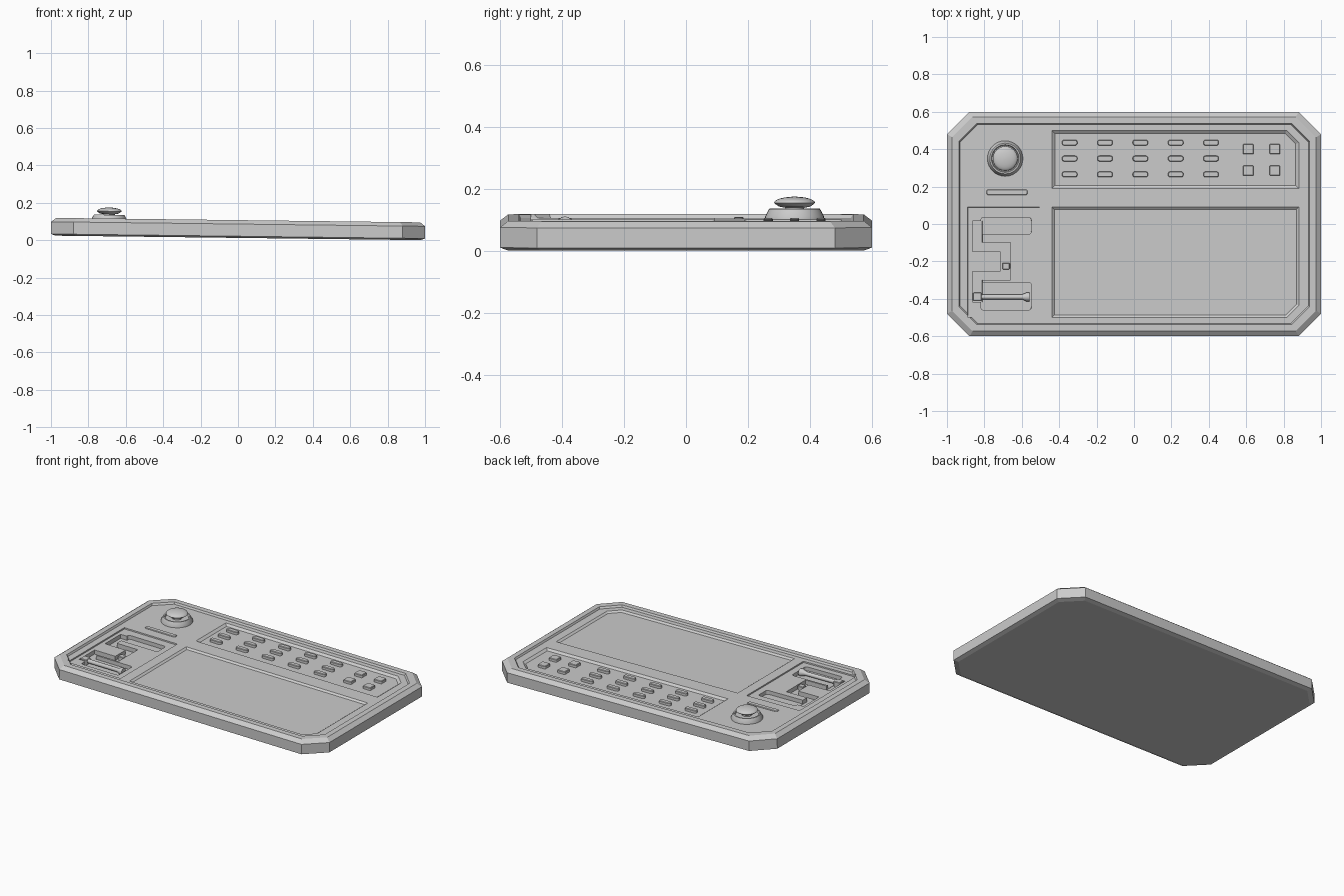
import bpy, bmesh, math
from mathutils import Matrix

if "Cube" in bpy.data.objects:
    bpy.data.objects.remove(bpy.data.objects["Cube"])

FLOOR = 0.083   # level of the console deck inside the rim
TILT = Matrix.Translation((0, 0, 0.0122)) @ Matrix.Rotation(0.0122, 4, 'Y')
parts = []


def outline(x0, x1, y0, y1, r=0.0, n=1):
    """Rectangle; r = radius per corner (BL, BR, TR, TL); n=1 gives chamfers."""
    rs = r if isinstance(r, (list, tuple)) else [r] * 4
    pts = []
    for i, (cx, cy, sx, sy) in enumerate([(x0, y0, 1, 1), (x1, y0, -1, 1),
                                          (x1, y1, -1, -1), (x0, y1, 1, -1)]):
        q = rs[i]
        if q <= 0:
            pts.append((cx, cy))
            continue
        for k in range(n + 1):
            a = math.pi + i * math.pi / 2 + k * math.pi / 2 / n
            pts.append((cx + sx * q + q * math.cos(a), cy + sy * q + q * math.sin(a)))
    return pts


def loft(name, rings, keep=True):
    """Closed solid through stacked rings of (points, z)."""
    bm = bmesh.new()
    loops = [[bm.verts.new((x, y, z)) for x, y in pts] for pts, z in rings]
    for a, b in zip(loops, loops[1:]):
        for i in range(len(a)):
            j = (i + 1) % len(a)
            bm.faces.new((a[i], a[j], b[j], b[i]))
    bm.faces.new(loops[0][::-1])
    bm.faces.new(loops[-1])
    bmesh.ops.recalc_face_normals(bm, faces=bm.faces)
    me = bpy.data.meshes.new(name)
    bm.to_mesh(me)
    bm.free()
    ob = bpy.data.objects.new(name, me)
    bpy.context.collection.objects.link(ob)
    if keep:
        parts.append(ob)
    return ob


def circle(cx, cy, r, n=32):
    return [(cx + r * math.cos(2 * math.pi * k / n), cy + r * math.sin(2 * math.pi * k / n))
            for k in range(n)]


def select(ob):
    bpy.ops.object.select_all(action='DESELECT')
    ob.select_set(True)
    bpy.context.view_layer.objects.active = ob


def smooth(ob):
    select(ob)
    bpy.ops.object.shade_smooth_by_angle(angle=math.radians(35))


def cut(target, rings):
    c = loft("cutter", rings, keep=False)
    c.hide_render = True
    select(target)
    m = target.modifiers.new("cut", 'BOOLEAN')
    m.operation, m.solver, m.object = 'DIFFERENCE', 'EXACT', c
    bpy.ops.object.modifier_apply(modifier=m.name)
    bpy.data.objects.remove(c)


def slab(d, c):
    return outline(-1 + d, 1 - d, -0.6 + d, 0.6 - d, c)


def button(name, x, y, w, d, r, z0, z1):
    def o(i):
        return outline(x - w / 2 + i, x + w / 2 - i, y - d / 2 + i, y + d / 2 - i, r - i, 5)
    smooth(loft(name, [(o(0), z0), (o(0), z1 - 0.003), (o(0.003), z1)]))


# case with bevelled edges and a raised rim round the deck
body = loft("console_case", [
    (slab(0.025, 0.11), 0), (slab(0, 0.12), 0.009), (slab(0, 0.12), 0.074),
    (slab(0.027, 0.109), 0.095), (slab(0.062, 0.097), 0.095), (slab(0.068, 0.095), FLOOR)])


# recessed panels with sloping walls
def recess(x0, x1, y0, y1, ch, depth, s):
    inner = [max(c - s * 0.586, 0) for c in ch]
    o = outline(x0, x1, y0, y1, ch)
    cut(body, [(o, 0.12), (o, FLOOR), (outline(x0 + s, x1 - s, y0 + s, y1 - s, inner), FLOOR - depth)])


recess(-0.44, 0.88, -0.5, 0.09, (0, 0.065, 0, 0), 0.010, 0.013)      # screen
recess(-0.44, 0.88, 0.19, 0.5, (0, 0, 0.065, 0), 0.012, 0.016)       # button panel
recess(-0.89, -0.505, -0.5, 0.09, (0, 0, 0, 0), 0.008, 0.001)        # lever panel

# lever gate: two wells joined by a stepped slot
for y0, y1 in ((-0.055, 0.035), (-0.46, -0.312)):
    o = outline(-0.82, -0.55, y0, y1, 0.015, 4)
    cut(body, [(o, 0.12), (o, 0.05)])
gate = [(-0.865, 0.015), (-0.865, -0.147), (-0.715, -0.147), (-0.715, -0.255),
        (-0.865, -0.255), (-0.865, -0.417), (-0.812, -0.417), (-0.812, -0.3),
        (-0.66, -0.3), (-0.66, -0.1), (-0.812, -0.1), (-0.812, 0.015)]
cut(body, [(gate, 0.12), (gate, 0.048)])

# lever lying in the lower well, plus a slider block in the slot
bar = loft("lever_bar", [(circle(0, 0, r, 12), z) for r, z in
                         ((0.013, -0.85), (0.013, -0.6), (0.024, -0.575), (0.024, -0.56))])
bar.data.transform(Matrix.Translation((0, -0.39, 0.068)) @ Matrix.Rotation(math.pi / 2, 4, 'Y'))
smooth(bar)
button("lever_collar", -0.838, -0.39, 0.046, 0.046, 0.006, 0.045, 0.082)
button("gate_slider", -0.685, -0.225, 0.04, 0.035, 0.006, 0.045, 0.075)

# slim indicator bar below the knob
button("indicator_bar", -0.68, 0.17, 0.22, 0.03, 0.012, FLOOR - 0.004, FLOOR + 0.005)

# long buttons and square keys
for i in range(5):
    for j in range(3):
        button("long_button", -0.345 + 0.189 * i, 0.435 - 0.085 * j, 0.082, 0.03, 0.012,
               FLOOR - 0.016, FLOOR + 0.006)
for x in (0.61, 0.752):
    for y in (0.4, 0.285):
        button("square_key", x, y, 0.056, 0.054, 0.006, FLOOR - 0.016, FLOOR + 0.006)

# mushroom push knob on a tapered collar
KX, KY = -0.69, 0.35
smooth(loft("knob_collar", [(circle(KX, KY, r), z) for r, z in
                            ((0.095, FLOOR - 0.004), (0.095, 0.09), (0.082, 0.115),
                             (0.074, 0.115), (0.070, 0.104))]))
dome = [(0.03, 0.1), (0.03, 0.118), (0.05, 0.122), (0.062, 0.130)]
dome += [(0.066 * math.cos(a), 0.134 + 0.02 * math.sin(a))
         for a in (math.radians(15 * k) for k in range(6))] + [(0.004, 0.1541)]
smooth(loft("knob_cap", [(circle(KX, KY, r), z) for r, z in dome]))

# settle every part on the slight sideways slope
for ob in parts:
    ob.data.transform(TILT)
